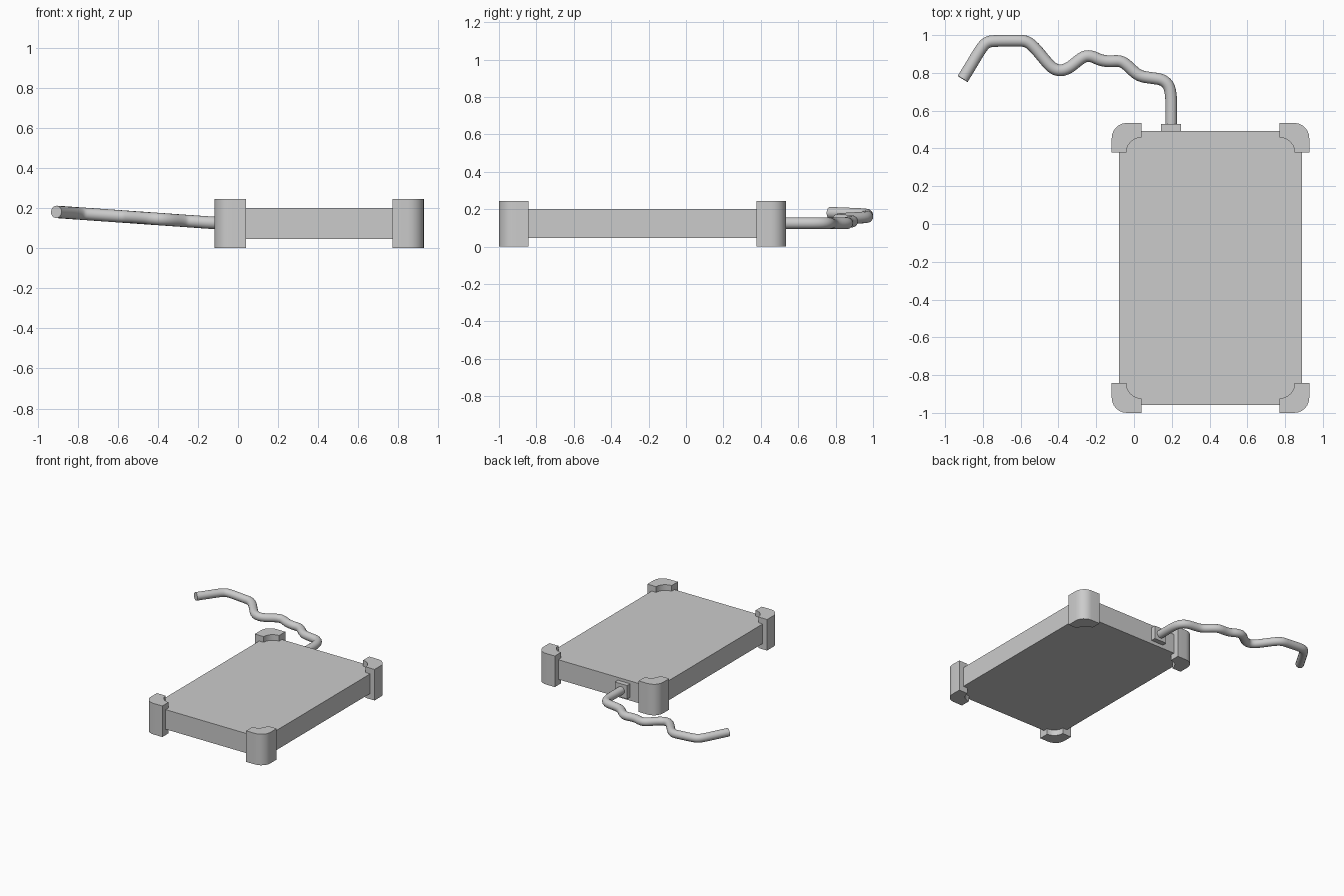
import bpy, bmesh, math
from mathutils import Vector

if "Cube" in bpy.data.objects:
    bpy.data.objects.remove(bpy.data.objects["Cube"])

CX, CY = 0.405, -0.2325       # centre of the case in plan


def box(name, lo, hi):
    bm = bmesh.new()
    bmesh.ops.create_cube(bm, size=1)
    for v in bm.verts:
        v.co = Vector([(a + b) / 2 + c * (b - a) for a, b, c in zip(lo, hi, v.co)])
    return finish(name, bm)


def finish(name, bm):
    bmesh.ops.recalc_face_normals(bm, faces=bm.faces)
    me = bpy.data.meshes.new(name)
    bm.to_mesh(me)
    bm.free()
    ob = bpy.data.objects.new(name, me)
    bpy.context.collection.objects.link(ob)
    return ob


def shade(ob, angle=35):
    bpy.ops.object.select_all(action='DESELECT')
    ob.select_set(True)
    bpy.context.view_layer.objects.active = ob
    bpy.ops.object.shade_smooth_by_angle(angle=math.radians(angle))


def arc(cx, cy, r, a0, a1, n=6):
    return [(cx + r * math.cos(math.radians(a0 + (a1 - a0) * i / n)),
             cy + r * math.sin(math.radians(a0 + (a1 - a0) * i / n))) for i in range(n + 1)]


# Flat case body
box("case_body", (CX - 0.485, CY - 0.725, 0.045), (CX + 0.485, CY + 0.725, 0.2))

# Corner bumpers: rounded outside, concave inside, mirrored to all four corners
HX, HY, S, R = 0.523, 0.7675, 0.157, 0.08
profile = arc(HX - R, HY - R, R, 0, 90)
profile += [(HX - S, HY)]
profile += arc(HX - S, HY - S, R, 90, 0)
profile += [(HX, HY - S)]
for name, sx, sy in (("back_right", 1, 1), ("back_left", -1, 1),
                     ("front_right", 1, -1), ("front_left", -1, -1)):
    bm = bmesh.new()
    face = bm.faces.new([bm.verts.new((CX + sx * x, CY + sy * y, 0)) for x, y in profile])
    top = bmesh.ops.extrude_face_region(bm, geom=[face])["geom"]
    for v in top:
        if isinstance(v, bmesh.types.BMVert):
            v.co.z = 0.245
    shade(finish("bumper_" + name, bm))

# Cable socket on the back edge
box("cable_socket", (0.143, 0.48, 0.072), (0.25, 0.53, 0.178))

# Wavy cable
path = [(0.197, 0.50), (0.197, 0.60), (0.197, 0.68), (0.185, 0.735), (0.15, 0.765),
        (0.10, 0.772), (0.04, 0.78), (0.005, 0.80), (-0.04, 0.845), (-0.075, 0.865),
        (-0.13, 0.86), (-0.18, 0.867), (-0.22, 0.888), (-0.26, 0.89), (-0.295, 0.866),
        (-0.34, 0.828), (-0.385, 0.81), (-0.425, 0.82), (-0.46, 0.853), (-0.53, 0.94),
        (-0.572, 0.97), (-0.62, 0.97), (-0.73, 0.97), (-0.778, 0.965), (-0.81, 0.93),
        (-0.86, 0.845), (-0.907, 0.768)]
cu = bpy.data.curves.new("cable", 'CURVE')
cu.dimensions = '3D'
cu.bevel_depth = 0.031
cu.bevel_resolution = 6
cu.use_fill_caps = True
sp = cu.splines.new('NURBS')
sp.points.add(len(path) - 1)
for p, (x, y) in zip(sp.points, path):
    p.co = (x, y, 0.125 + 0.07 * max(0, -x - 0.1), 1)
sp.order_u = 3
sp.use_endpoint_u = True
sp.resolution_u = 3
cable = bpy.data.objects.new("cable", cu)
bpy.context.collection.objects.link(cable)
bpy.ops.object.select_all(action='DESELECT')
cable.select_set(True)
bpy.context.view_layer.objects.active = cable
bpy.ops.object.convert(target='MESH')
shade(bpy.context.view_layer.objects.active, 40)
